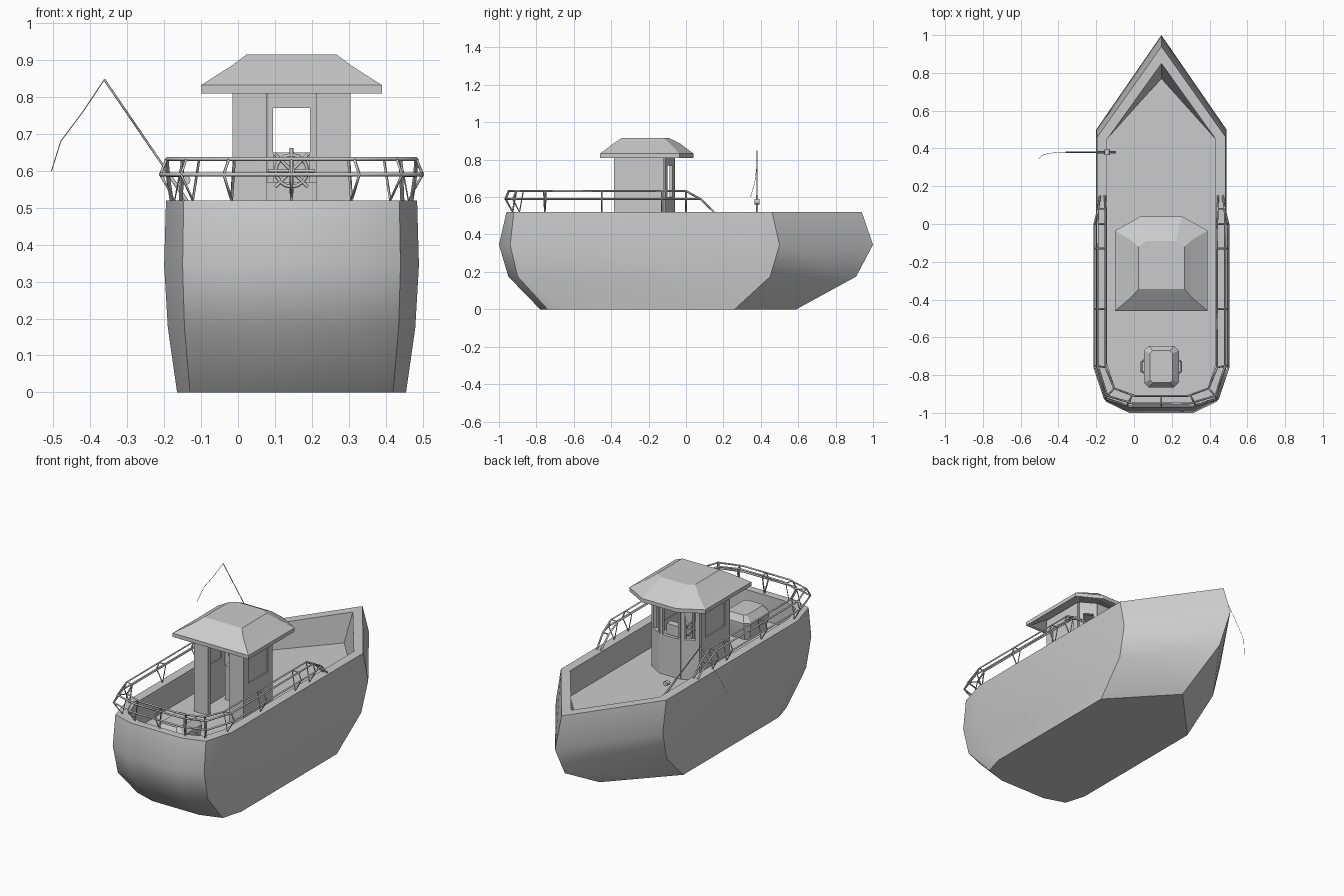
import bpy, bmesh, math
from mathutils import Vector

if "Cube" in bpy.data.objects:
    bpy.data.objects.remove(bpy.data.objects["Cube"])

CX = 0.145  # centreline of the boat


def finish(name, bm, angle=30):
    bmesh.ops.recalc_face_normals(bm, faces=bm.faces)
    me = bpy.data.meshes.new(name)
    bm.to_mesh(me)
    bm.free()
    ob = bpy.data.objects.new(name, me)
    bpy.context.collection.objects.link(ob)
    bpy.ops.object.select_all(action='DESELECT')
    bpy.context.view_layer.objects.active = ob
    ob.select_set(True)
    bpy.ops.object.shade_smooth_by_angle(angle=math.radians(angle))
    return ob


def loft(name, rings, angle=30):
    """Skin closed rings of equal length and cap both ends."""
    bm = bmesh.new()
    rows = [[bm.verts.new(p) for p in r] for r in rings]
    n = len(rows[0])
    for a, b in zip(rows, rows[1:]):
        for i in range(n):
            j = (i + 1) % n
            bm.faces.new((a[i], a[j], b[j], b[i]))
    bm.faces.new(rows[0])
    bm.faces.new(rows[-1])
    return finish(name, bm, angle)


def mirror_path(half):
    """Right-hand half (about the centreline) plus its mirrored return."""
    left = [(-x, *r) for x, *r in reversed(half) if x > 1e-6]
    return [(CX + x, *r) for x, *r in list(half) + left]


def tube(name, paths, r, res=0):
    cu = bpy.data.curves.new(name, 'CURVE')
    cu.dimensions = '3D'
    cu.bevel_depth = r
    cu.bevel_resolution = res
    cu.use_fill_caps = True
    for pts, closed in paths:
        sp = cu.splines.new('POLY')
        sp.points.add(len(pts) - 1)
        for p, c in zip(sp.points, pts):
            p.co = (*c, 1)
        sp.use_cyclic_u = closed
    ob = bpy.data.objects.new(name, cu)
    bpy.context.collection.objects.link(ob)
    bpy.ops.object.select_all(action='DESELECT')
    bpy.context.view_layer.objects.active = ob
    ob.select_set(True)
    bpy.ops.object.convert(target='MESH')


def slab(name, p, q, z0, z1, t=0.02):
    """Upright slab from plan point p to q."""
    p, q = Vector(p), Vector(q)
    d = (q - p).normalized() * t / 2
    n = Vector((-d.y, d.x))
    plan = [p + n, q + n, q - n, p - n]
    return loft(name, [[(v.x, v.y, z) for v in plan] for z in (z0, z1)])


def box(name, x0, x1, y0, y1, z0, z1):
    return slab(name, (x0, (y0 + y1) / 2), (x1, (y0 + y1) / 2), z0, z1, y1 - y0)


# Hull: outer rings, then the gunwale and down to the deck
def hull_ring(z, w, bow, shoulder, side, cx, cy, sx, stern):
    return mirror_path([(0, bow, z), (w, shoulder, z), (w, side, z), (cx, cy, z), (sx, stern, z)])


DECK = 0.37
loft("hull", [
    hull_ring(0, .31, .59, .26, -.62, .275, -.74, .15, -.78),
    hull_ring(.175, .335, .91, .45, -.73, .29, -.90, .165, -.95),
    hull_ring(.345, .345, 1.0, .50, -.76, .295, -.94, .17, -1.0),
    hull_ring(.52, .34, .94, .46, -.75, .292, -.92, .165, -.96),
    hull_ring(.52, .287, .85, .45, -.74, .245, -.87, .14, -.915),
    hull_ring(DECK, .287, .77, .45, -.74, .245, -.87, .14, -.915)])


# Cabin roof with chamfered bow corners and a hollow underside
def roof_ring(z, w, back, side, fw, front):
    return mirror_path([(w, back, z), (w, side, z), (fw, front, z)][::-1])


loft("cabin_roof", [
    roof_ring(.85, .15, -.37, -.12, .07, -.07),
    roof_ring(.81, .225, -.44, -.04, .10, .02),
    roof_ring(.81, .245, -.46, -.035, .11, .04),
    roof_ring(.832, .245, -.46, -.035, .11, .04),
    roof_ring(.885, .162, -.39, -.085, .09, -.03),
    roof_ring(.915, .122, -.345, -.12, .08, -.09)], 10)

# Cabin walls: open door at the stern side, open windows towards the bow
TOP = 0.84
for s, side in ((-1, "left"), (1, "right")):
    def at(x, y):
        return (CX + s * x, y)
    slab(side + "_door_panel", at(.16, -.375), at(.068, -.375), DECK, TOP)
    a, b, c = at(.15, -.385), at(.15, -.12), at(.065, -.07)
    slab(side + "_wall_lower", a, b, DECK, .60)
    slab(side + "_wall_upper", a, b, .77, TOP)
    slab(side + "_wall_post_rear", a, at(.15, -.34), .60, .77)
    slab(side + "_wall_post_fore", at(.15, -.16), b, .60, .77)
    slab(side + "_wall_pane", at(.149, -.34), at(.149, -.16), .60, .77, .008)
    slab(side + "_corner_lower", b, c, DECK, .60)
    slab(side + "_corner_upper", b, c, .77, TOP)
    slab(side + "_corner_post_a", b, at(.13, -.108), .60, .77)
    slab(side + "_corner_post_b", at(.082, -.08), c, .60, .77)
    slab(side + "_bow_post", c, at(.05, -.07), .60, .77)
slab("bow_wall_lower", (CX - .068, -.07), (CX + .068, -.07), DECK, .60)
slab("bow_wall_upper", (CX - .068, -.07), (CX + .068, -.07), .77, TOP)

# Helm console and steering wheel
box("helm_console", CX - .11, CX + .11, -.17, -.09, DECK, .57)
box("helm_panel", CX - .05, CX + .05, -.14, -.10, .57, .65)
WY, WZ = -.2, .6


def wheel_point(r, i, n):
    t = 2 * math.pi * i / n
    return (CX + r * math.cos(t), WY, WZ + r * math.sin(t))


tube("steering_wheel", [([wheel_point(.043, i, 16) for i in range(16)], True)] +
     [([wheel_point(.062, i, 8), wheel_point(.062, i + 4, 8)], False) for i in range(4)], .005)
tube("wheel_shaft", [([(CX, WY - .01, WZ), (CX, -.12, WZ)], False)], .01, 1)

# Stern railing: outer top rail, bulged middle rail, inner top rail
Z1, Z2 = .59, .632
tube("guard_rails", [
    (mirror_path([(.325, .15, .52), (.335, .08, .588), (.338, 0, Z2), (.338, -.75, Z2),
                  (.285, -.91, Z2), (.15, -.95, Z2)]), False),
    (mirror_path([(.335, .08, Z1), (.354, 0, Z1), (.354, -.76, Z1), (.30, -.925, Z1),
                  (.16, -.967, Z1)]), False),
    (mirror_path([(.30, .15, .52), (.297, .08, .588), (.295, 0, Z2), (.295, -.76, Z2),
                  (.25, -.87, Z2), (.14, -.91, Z2)]), False)], .0055)

# Railing stanchions: outer and inner top points, meeting at one foot
posts = [((.338, y), (.295, y)) for y in (0, -.13, -.45)]
posts += [((.338, -.75), (.295, -.76)), ((.285, -.91), (.25, -.87)), ((.17, -.945), (.155, -.905))]
frames = []
for (ox, oy), (ix, iy) in posts:
    for s in (-1, 1):
        foot = (CX + s * (ox + ix) / 2, (oy + iy) / 2, .52)
        k = 1.05 if ox > .2 else 1.08
        bulge = (CX + s * ox * k, oy - (.017 if oy < -.8 else 0), Z1)
        frames.append(([foot, bulge, (CX + s * ox, oy, Z2), (CX + s * ix, iy, Z2)], True))
frames.append(([(CX, -.93, .52), (CX, -.967, Z1), (CX, -.95, Z2), (CX, -.91, Z2)], True))
for s in (-1, 1):
    frames.append(([(CX + s * .335, .08, .588), (CX + s * .297, .08, .588)], False))
tube("rail_stanchions", frames, .0045)


# Storage box on the aft deck, with chamfered corners, lid and handles
def crate_ring(z, w, d, c):
    return [(CX + x, -.755 + y, z) for x, y in (
        (w, d - c), (w - c, d), (c - w, d), (-w, d - c), (-w, c - d), (c - w, -d), (w - c, -d), (w, c - d))]


loft("storage_box", [crate_ring(DECK, .08, .095, .02), crate_ring(.45, .092, .11, .025),
                     crate_ring(.47, .092, .11, .025), crate_ring(.505, .06, .085, .015)], 20)
tube("box_handles", [([(CX + s * .09, -.79, .44), (CX + s * .105, -.78, .44),
                       (CX + s * .105, -.73, .44), (CX + s * .09, -.72, .44)], False) for s in (-1, 1)], .005)

# Fishing rod leaning over the side, with reel and line
RY = .38
tube("rod_handle", [([(-.10, RY, .46), (-.20, RY, .61)], False)], .006, 1)
tube("rod_tip", [([(-.20, RY, .61), (-.362, RY, .847)], False)], .003)
tube("rod_reel", [([(-.142, RY - .014, .575), (-.142, RY + .014, .575)], False)], .014, 2)
tube("fishing_line", [([(-.362, RY, .847), (-.42, .378, .76), (-.48, .368, .68), (-.505, .345, .60)], False)], .0012)
